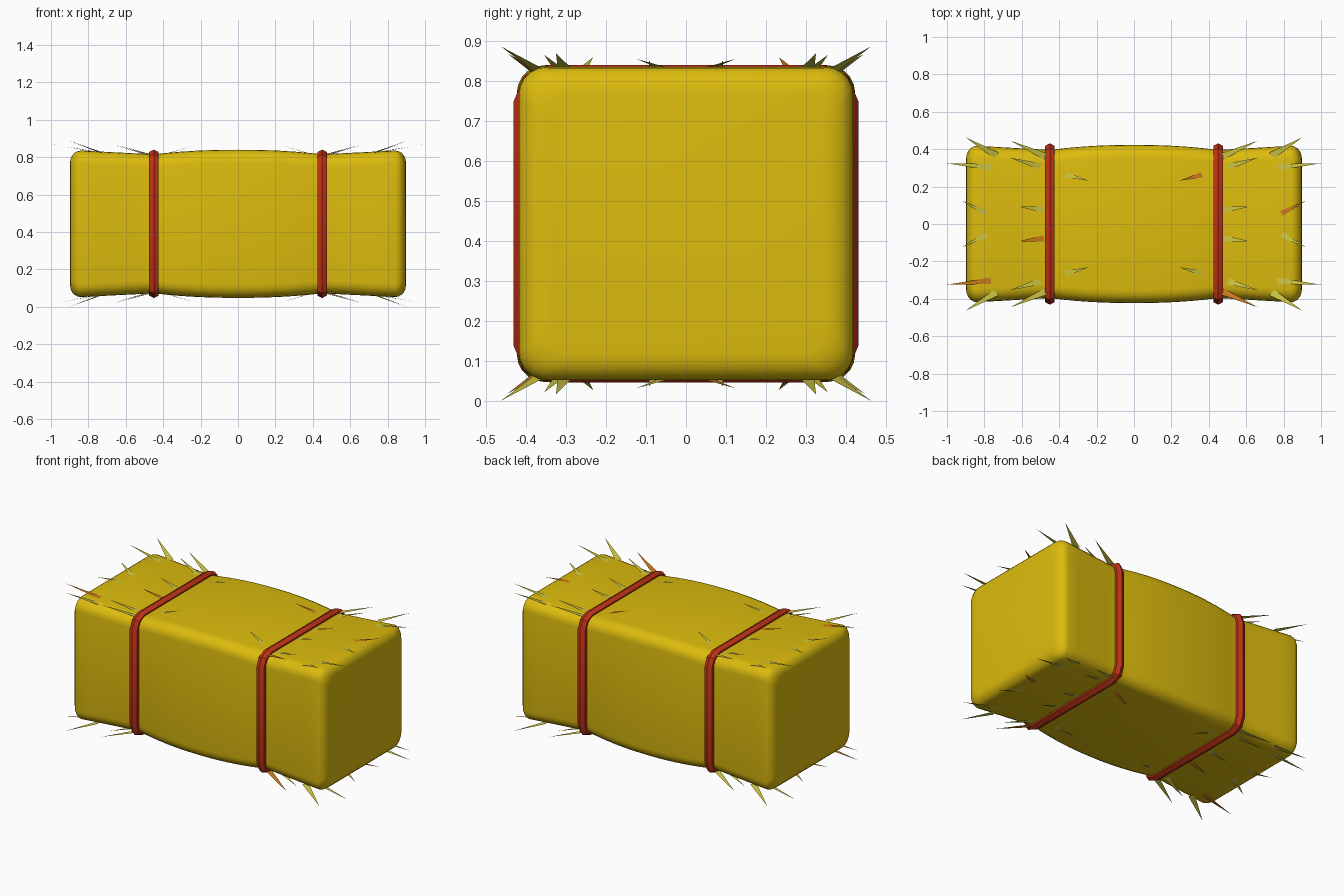
import bpy, bmesh, math
from mathutils import Vector

if "Cube" in bpy.data.objects:
    bpy.data.objects.remove(bpy.data.objects["Cube"])

ZC = 0.444  # mid height of the bale


def material(name, rgb):
    m = bpy.data.materials.new(name)
    m.diffuse_color = (*rgb, 1)
    m.use_nodes = True
    m.node_tree.nodes["Principled BSDF"].inputs["Base Color"].default_value = m.diffuse_color
    return m


YELLOW = material("straw yellow", (0.72, 0.50, 0.004))
RED = material("twine red", (0.55, 0.035, 0.008))
PALE = material("pale straw", (0.62, 0.57, 0.055))
ORANGE = material("orange straw", (0.62, 0.20, 0.012))


def make_object(name, bm, mats, smooth=None):
    me = bpy.data.meshes.new(name)
    bm.to_mesh(me)
    bm.free()
    for m in mats:
        me.materials.append(m)
    ob = bpy.data.objects.new(name, me)
    bpy.context.collection.objects.link(ob)
    if smooth:
        bpy.ops.object.select_all(action='DESELECT')
        ob.select_set(True)
        bpy.context.view_layer.objects.active = ob
        bpy.ops.object.shade_smooth_by_angle(angle=math.radians(smooth))
    return ob


def rounded_rect(hy, hz, r, seg):
    pts = []
    for k, (sy, sz) in enumerate([(1, 1), (-1, 1), (-1, -1), (1, -1)]):
        for i in range(seg + 1):
            a = math.pi / 2 * (k + i / seg)
            pts.append((sy * (hy - r) + r * math.cos(a), sz * (hz - r) + r * math.sin(a)))
    return pts


def skin(bm, rings, closed=False):
    n = len(rings[0])
    pairs = list(zip(rings, rings[1:])) + ([(rings[-1], rings[0])] if closed else [])
    for a, b in pairs:
        for i in range(n):
            j = (i + 1) % n
            bm.faces.new((a[i], a[j], b[j], b[i]))


def pinch(x):
    """How far the sides are drawn in at distance x from the middle."""
    if x < .45:
        return .027 * (x / .45) ** 2.2
    return .027 - .022 * (x - .45) / .39


# Bale body: lofted rounded rectangles, pinched at the twine, rounded at the ends
half = [(i * .075, pinch(i * .075)) for i in range(7)]
half += [(.45 + i * .078, pinch(.45 + i * .078)) for i in range(1, 6)]
for i in range(1, 6):
    a = math.pi / 2 * i / 5
    half.append((.84 + .058 * math.sin(a), .005 + .07 * (1 - math.cos(a))))
bm = bmesh.new()
rings = []
for x, d in [(-x, d) for x, d in half[:0:-1]] + half:
    rings.append([bm.verts.new((x, y, ZC + z))
                  for y, z in rounded_rect(.423 - d, .396 - d * .9, .07, 5)])
skin(bm, rings)
bm.faces.new(rings[0])
bm.faces.new(rings[-1])
bmesh.ops.recalc_face_normals(bm, faces=bm.faces)
make_object("bale_body", bm, [YELLOW], 50)

# Twine bands: six-sided tube swept round the bale
for side, name in ((-1, "left_twine"), (1, "right_twine")):
    bm = bmesh.new()
    rings = []
    for k in range(6):
        a = math.pi / 3 * k
        d = .027 * math.cos(a)
        x = side * .45 + .03 * math.sin(a)
        rings.append([bm.verts.new((x, y, ZC + z))
                      for y, z in rounded_rect(.404 + d, .370 + d, .065 + d, 2)])
    skin(bm, rings, True)
    bmesh.ops.recalc_face_normals(bm, faces=bm.faces)
    make_object(name, bm, [RED], 35)

# Loose straws in one quarter: base x, y, then tip x, y, z, then orange quarters
straws = [
    (.735, .365, .90, .463, .887, []),
    (.73, .30, 1.0, .325, .870, [(-1, -1)]),
    (.75, .035, .92, .125, .856, [(1, 1)]),
    (.46, .355, .66, .445, .868, [(1, -1)]),
    (.48, .30, .665, .355, .866, []),
    (.46, .075, .615, .092, .850, [(-1, -1)]),
    (.405, .275, .245, .232, .860, [(1, 1)])]

# Flat tapering blades, mirrored across the bale and to the underside
for flip, name in ((1, "top_straws"), (-1, "bottom_straws")):
    bm = bmesh.new()
    for bx, by, tx, ty, tz, orange in straws:
        for q in ((1, 1), (-1, 1), (-1, -1), (1, -1)):
            base = Vector((q[0] * bx, q[1] * by, .826 if bx > .6 else .812))
            tip = Vector((q[0] * tx, q[1] * ty, tz))
            d = tip - base
            w = Vector((-d.y, d.x, 0)).normalized() * .02
            pts = [base + w, base - w, tip]
            vs = [bm.verts.new((p.x, p.y, ZC + flip * (p.z - ZC))) for p in pts]
            # faces look away from the bale
            f = bm.faces.new(vs if flip > 0 else vs[::-1])
            f.material_index = int(q in orange)
    make_object(name, bm, [PALE, ORANGE])
